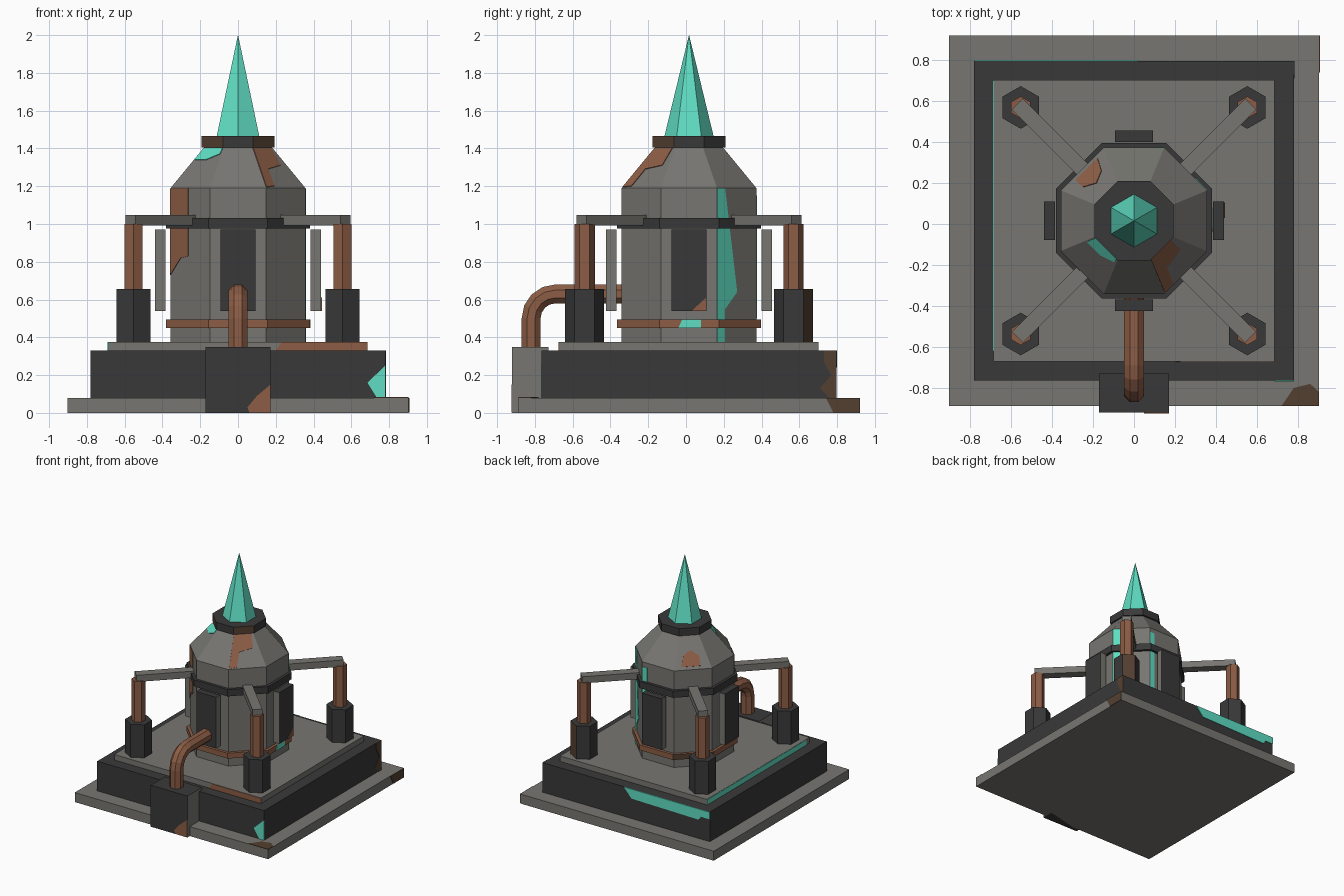
import bpy, bmesh, math
from mathutils import Vector

if "Cube" in bpy.data.objects:
    bpy.data.objects.remove(bpy.data.objects["Cube"])

CY = 0.016           # tower axis in y
T8 = math.pi / 8
C8 = math.cos(T8)


def mat(name, rgb):
    lin = [(c / 255 / 12.92) if c < 10 else ((c / 255 + 0.055) / 1.055) ** 2.4 for c in rgb]
    m = bpy.data.materials.new(name)
    m.diffuse_color = (*lin, 1)
    m.use_nodes = True
    m.node_tree.nodes["Principled BSDF"].inputs["Base Color"].default_value = m.diffuse_color
    return m


GREY = mat("grey metal", (119, 118, 113))
DARK = mat("dark metal", (57, 57, 58))
RUST = mat("rust", (140, 93, 69))
BROWN = mat("dark rust", (84, 64, 49))
TEAL = mat("teal crystal", (96, 222, 195))


def finish(name, bm, mats, rule=None):
    bmesh.ops.recalc_face_normals(bm, faces=bm.faces)
    bm.normal_update()
    if rule:
        for f in bm.faces:
            f.material_index = rule(f.normal, f.calc_center_median())
    me = bpy.data.meshes.new(name)
    bm.to_mesh(me)
    bm.free()
    for m in mats:
        me.materials.append(m)
    ob = bpy.data.objects.new(name, me)
    bpy.context.collection.objects.link(ob)
    return ob


def skin(bm, rings):
    """Join vertex rings into a closed tube with caps."""
    vs = [[bm.verts.new(p) for p in r] for r in rings]
    n = len(vs[0])
    for a, b in zip(vs, vs[1:]):
        for i in range(n):
            bm.faces.new((a[i], a[(i + 1) % n], b[(i + 1) % n], b[i]))
    bm.faces.new(vs[0])
    bm.faces.new(vs[-1])


def box(name, lo, hi, mats, rule=None, angle=0.0):
    """Box between two corners, turned about the tower axis."""
    bm = bmesh.new()
    c, s = math.cos(angle), math.sin(angle)

    def at(x, y, z):
        return (x * c - y * s, CY + x * s + y * c, z)
    rings = [[at(x, y, z) for x, y in ((lo[0], lo[1]), (hi[0], lo[1]), (hi[0], hi[1]), (lo[0], hi[1]))]
             for z in (lo[2], hi[2])]
    skin(bm, rings)
    return finish(name, bm, mats, rule)


def turned(name, n, profile, mats, pos=(0, 0), start=0.0, rule=None):
    """n-sided turned form from (corner radius, z) points."""
    bm = bmesh.new()
    skin(bm, [[(pos[0] + r * math.cos(start + 2 * math.pi * i / n),
                CY + pos[1] + r * math.sin(start + 2 * math.pi * i / n), z) for i in range(n)]
              for r, z in profile])
    return finish(name, bm, mats, rule)


def patch(name, pts, normal, m):
    """Thin flat paint plate."""
    n = Vector(normal).normalized()
    bm = bmesh.new()
    skin(bm, [[Vector(p) + n * d for p in pts] for d in (-0.002, 0.004)])
    return finish(name, bm, [m])


def wall_patch(name, deg, pts, m):
    """Paint plate on an octagon wall; points are (sideways, z)."""
    a = math.radians(deg)
    d, t = Vector((math.cos(a), math.sin(a), 0)), Vector((-math.sin(a), math.cos(a), 0))
    ps = []
    for s, z in pts:
        r = 0.357 if z <= 1.19 else 0.357 - (z - 1.19) * 0.177 / 0.215
        ps.append(d * r + t * s + Vector((0, CY, z)))
    up = 0.0 if pts[0][1] <= 1.19 else 0.823
    patch(name, ps, d + Vector((0, 0, up)), m)


# stepped base
box("base_plate", (-.903, -.904, 0), (.903, .904, .08), [GREY])
box("base_slab", (-.78, -.78, .08), (.78, .78, .33), [DARK])
box("base_deck", (-.686, -.686, .33), (.686, .686, .376), [GREY])

# eight-sided tank with sloped shoulder, bands and collar
turned("tank", 8, [(.357 / C8, .37), (.357 / C8, 1.19), (.18 / C8, 1.405)], [GREY], start=T8)
turned("lower_band", 8, [(.38 / C8, .45), (.38 / C8, .495)], [RUST, BROWN], start=T8,
       rule=lambda n, c: int(n.x * n.y < -.3 and n.y > 0))
turned("upper_band", 8, [(.38 / C8, .975), (.38 / C8, 1.032)], [DARK], start=T8)
turned("collar", 8, [(.194 / C8, 1.405), (.194 / C8, 1.467)], [DARK, BROWN], start=T8,
       rule=lambda n, c: int(n.y < -.5 and abs(n.x) > .5))
turned("crystal_spike", 6, [(.13, 1.465), (.0005, 2.0)], [TEAL], start=math.pi / 2)

# four floating side panels, dark outside with grey edges
for i, side in enumerate(("right", "back", "left", "front")):
    a = i * math.pi / 2
    d = Vector((math.cos(a), math.sin(a), 0))
    box(side + "_panel", (.385, -.093, .54), (.44, .093, .972), [DARK, GREY],
        lambda n, c, d=d: int(abs(n.dot(d)) < .5 and abs(n.z) < .5), a)

# four corner pistons with arms
for sx in (-1, 1):
    for sy in (-1, 1):
        tag = ("front" if sy < 0 else "back") + ("_left" if sx < 0 else "_right")
        p = (.553 * sx, .553 * sy)
        worn = sx > 0 and sy > 0
        turned(tag + "_post", 6, [(.104, .37), (.104, .655)], [DARK, BROWN], p, math.pi / 2,
               lambda n, c, w=worn: int(w and n.y > .3 and n.x > .3))
        turned(tag + "_rod", 6, [(.054, .65), (.054, 1.0)], [RUST], p, math.pi / 2)
        box(tag + "_arm", (.33, -.038, .992), (.805, .038, 1.048), [GREY],
            angle=math.atan2(sy, sx))

# front junction box and bent pipe
box("junction_box", (-.172, -.936, 0), (.172, -.745, .35), [DARK, GREY],
    lambda n, c: int(abs(n.x) > .5))
path = [((-.82, .34), 0)]
for i in range(5):
    t = i * math.pi / 8
    path.append(((-.69 - .13 * math.cos(t), .5 + .13 * math.sin(t)), t))
path.append(((-.33, .63), math.pi / 2))
bm = bmesh.new()
rings = []
for (y, z), t in path:
    ring = []
    for k in range(8):
        u = T8 + k * math.pi / 4
        o = .054 * math.sin(u)
        ring.append((.054 * math.cos(u), y - o * math.cos(t), z + o * math.sin(t)))
    rings.append(ring)
skin(bm, rings)
finish("feed_pipe", bm, [RUST])

# worn paint on the tank and shoulder
wall_patch("tank_rust", 225, [(-.147, 1.188), (-.013, 1.188), (-.013, .83), (-.07, .82), (-.147, .73)], RUST)
wall_patch("tank_teal_corner", 45, [(-.147, 1.188), (-.09, 1.188), (0, .64), (-.09, .55), (-.09, .376), (-.147, .376)], TEAL)
wall_patch("tank_teal_back", 90, [(-.147, 1.15), (-.1, 1.15), (-.1, .5), (-.147, .5)], TEAL)
wall_patch("shoulder_rust", 315, [(-.072, 1.4), (.06, 1.4), (.06, 1.31), (-.05, 1.29), (-.08, 1.2), (-.142, 1.195)], RUST)
wall_patch("shoulder_teal", 225, [(-.07, 1.4), (.07, 1.4), (.075, 1.37), (0, 1.34), (-.09, 1.34)], TEAL)
wall_patch("shoulder_rust_back", 135, [(-.09, 1.21), (.06, 1.21), (.06, 1.27), (0, 1.31), (-.06, 1.28)], RUST)
patch("band_teal", [(.38, y, z) for y, z in ((-.04, .45), (.08, .45), (.08, .495), (-.02, .495))], (1, 0, 0), TEAL)
patch("panel_rust", [(.44, y, z) for y, z in ((.03, .54), (.106, .54), (.106, .61))], (1, 0, 0), RUST)

# worn paint on the base
F, B, R = CY - .78, CY + .78, .78
patch("slab_teal_front", [(x, F, z) for x, z in ((.78, .25), (.685, .16), (.735, .08), (.78, .08))], (0, -1, 0), TEAL)
patch("slab_teal_back", [(x, B, z) for x, z in ((.02, .33), (-.05, .25), (-.68, .24), (-.7, .27), (-.78, .27), (-.78, .33))], (0, 1, 0), TEAL)
patch("slab_rust", [(R, y, z) for y, z in ((.796, .33), (.73, .33), (.73, .27), (.77, .2), (.71, .13), (.76, .08), (.796, .08))], (1, 0, 0), BROWN)
patch("deck_rust", [(x, CY - .686, z) for x, z in ((.2, .33), (.686, .33), (.686, .374), (.23, .374))], (0, -1, 0), RUST)
patch("deck_teal", [(-.686, y, z) for y, z in ((-.62, .33), (.7, .33), (.7, .374), (-.62, .374))], (-1, 0, 0), TEAL)
patch("plate_rust_side", [(.903, y, z) for y, z in ((.74, .08), (.78, .002), (.92, .002), (.92, .08))], (1, 0, 0), BROWN)
patch("plate_rust_top", [(x, y, .08) for x, y in ((.72, -.888), (.78, -.8), (.86, -.78), (.903, -.82), (.903, -.888))], (0, 0, 1), BROWN)
patch("junction_rust", [(x, CY - .936, z) for x, z in ((.172, .15), (.1, .09), (.05, .03), (.06, .002), (.172, .002))], (0, -1, 0), RUST)
